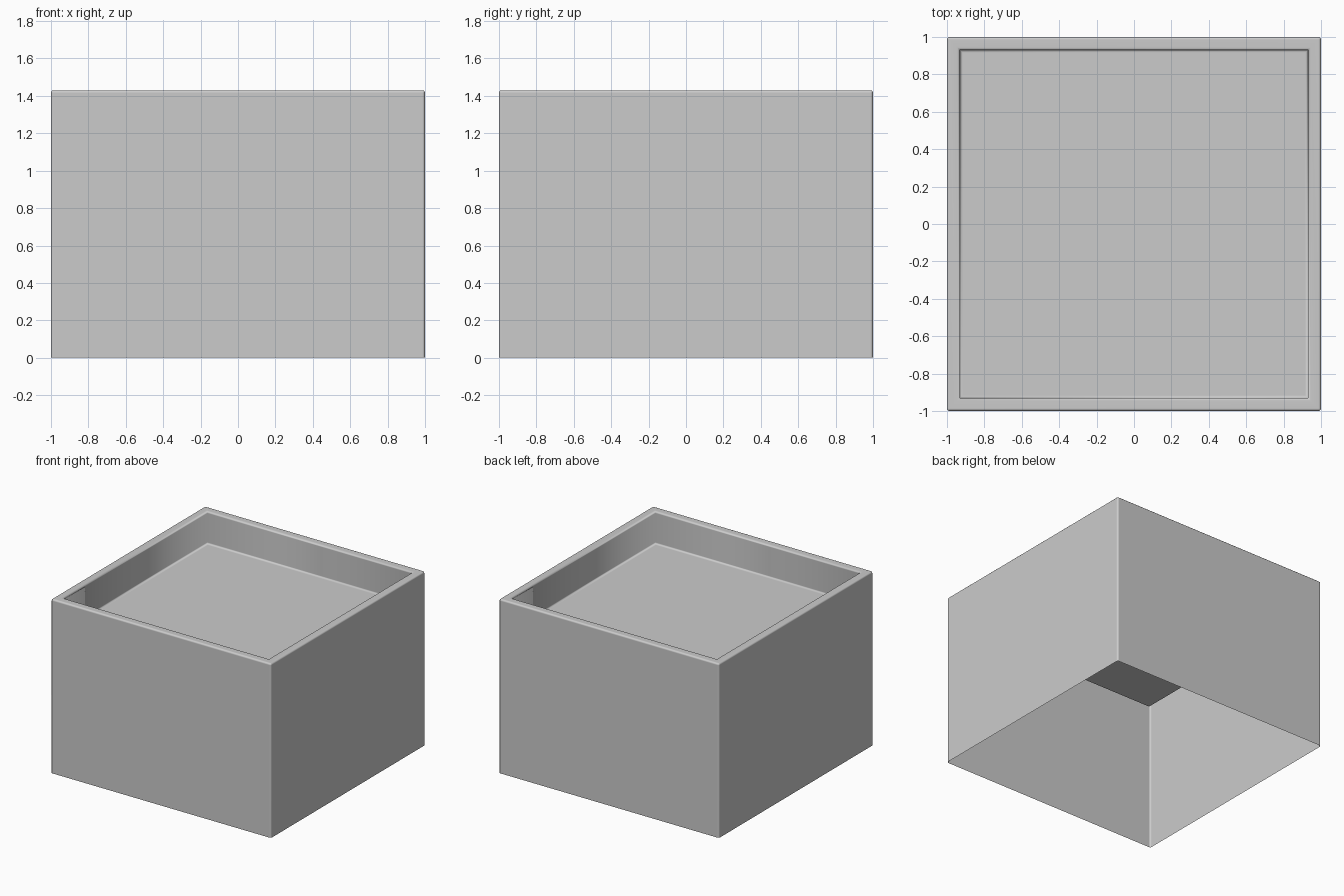
import bpy, bmesh
from mathutils import Matrix

if "Cube" in bpy.data.objects:
    bpy.data.objects.remove(bpy.data.objects["Cube"])

HEIGHT, WALL, FLOOR, ROUND = 1.43, 0.07, 1.163, 0.014

# Box shell, open underneath
bm = bmesh.new()
bmesh.ops.create_cube(bm, size=1, matrix=Matrix.Translation((0, 0, HEIGHT / 2))
                      @ Matrix.Diagonal((2, 2, HEIGHT, 1)))
bottom = min(bm.faces, key=lambda f: f.calc_center_median().z)
bmesh.ops.delete(bm, geom=[bottom], context='FACES_ONLY')

# Rim and recessed tray floor
top = max(bm.faces, key=lambda f: f.calc_center_median().z)
bmesh.ops.inset_region(bm, faces=[top], thickness=WALL, use_even_offset=True)
ext = bmesh.ops.extrude_discrete_faces(bm, faces=[top])
for v in ext['faces'][0].verts:
    v.co.z = FLOOR

# Softly rounded edges, except the rim mitres and the open bottom
soft = [e for e in bm.edges if len(e.link_faces) == 2 and e.calc_face_angle() > 0.5]
bmesh.ops.bevel(bm, geom=soft, offset=ROUND, offset_type='OFFSET', segments=3,
                profile=0.5, affect='EDGES', clamp_overlap=True)

mesh = bpy.data.meshes.new("planter_box")
bm.to_mesh(mesh)
bm.free()
box = bpy.data.objects.new("planter_box", mesh)
bpy.context.collection.objects.link(box)

# Smooth shading with clean flat faces
mesh.shade_smooth()
normals = box.modifiers.new("flat_faces", 'WEIGHTED_NORMAL')
normals.keep_sharp = True
